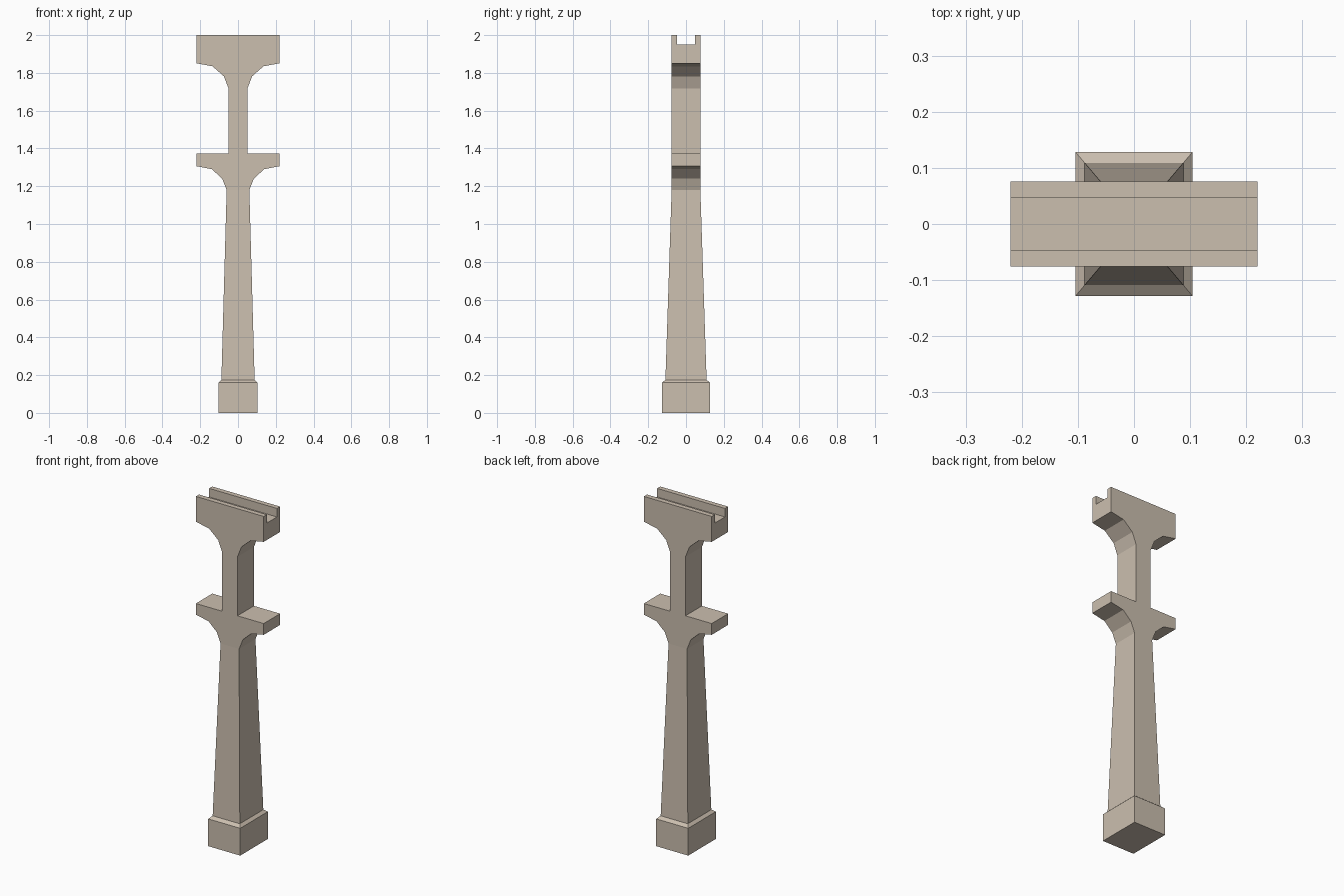
import bpy, bmesh

if "Cube" in bpy.data.objects:
    bpy.data.objects.remove(bpy.data.objects["Cube"])

stone = bpy.data.materials.new("warm beige stone")
stone.diffuse_color = (0.60, 0.52, 0.43, 1)
stone.use_nodes = True
stone.node_tree.nodes["Principled BSDF"].inputs["Base Color"].default_value = stone.diffuse_color


def finish(name, bm):
    bmesh.ops.recalc_face_normals(bm, faces=bm.faces)
    mesh = bpy.data.meshes.new(name)
    bm.to_mesh(mesh)
    bm.free()
    mesh.materials.append(stone)
    obj = bpy.data.objects.new(name, mesh)
    bpy.context.collection.objects.link(obj)
    return obj


def loft(name, sections):
    """Stack of centred rectangles (half x, half y, z) joined by walls."""
    bm = bmesh.new()
    rings = [[bm.verts.new((sx * hx, sy * hy, z))
              for sx, sy in ((-1, -1), (1, -1), (1, 1), (-1, 1))]
             for hx, hy, z in sections]
    for a, b in zip(rings, rings[1:]):
        for i in range(4):
            j = (i + 1) % 4
            bm.faces.new((a[i], a[j], b[j], b[i]))
    bm.faces.new(rings[0])
    bm.faces.new(rings[-1])
    return finish(name, bm)


def extrude_profile(name, points, y0, y1):
    """Closed x-z outline extruded along y."""
    bm = bmesh.new()
    face = bm.faces.new([bm.verts.new((x, y0, z)) for x, z in points])
    out = bmesh.ops.extrude_face_region(bm, geom=[face])
    verts = [v for v in out["geom"] if isinstance(v, bmesh.types.BMVert)]
    bmesh.ops.translate(bm, verts=verts, vec=(0, y1 - y0, 0))
    return finish(name, bm)


# plinth with chamfered top, and tapered shaft
loft("plinth_and_shaft", [
    (0.104, 0.128, 0.0), (0.104, 0.128, 0.16),
    (0.088, 0.109, 0.175), (0.06, 0.076, 1.18)])

# double bracket: lower arms, neck and head, mirrored outline
half = [(0.06, 1.18), (0.084, 1.24), (0.138, 1.29), (0.22, 1.306),
        (0.22, 1.372), (0.05, 1.372), (0.05, 1.718), (0.075, 1.782),
        (0.135, 1.835), (0.22, 1.851), (0.22, 1.95)]
outline = half + [(-x, z) for x, z in reversed(half)]
extrude_profile("bracket_post", outline, -0.076, 0.076)

# two lips that form the channel along the head
for side, name in ((-1, "front_lip"), (1, "back_lip")):
    lip = [(-0.22, 1.95), (0.22, 1.95), (0.22, 2.0), (-0.22, 2.0)]
    extrude_profile(name, lip, side * 0.047, side * 0.076)
